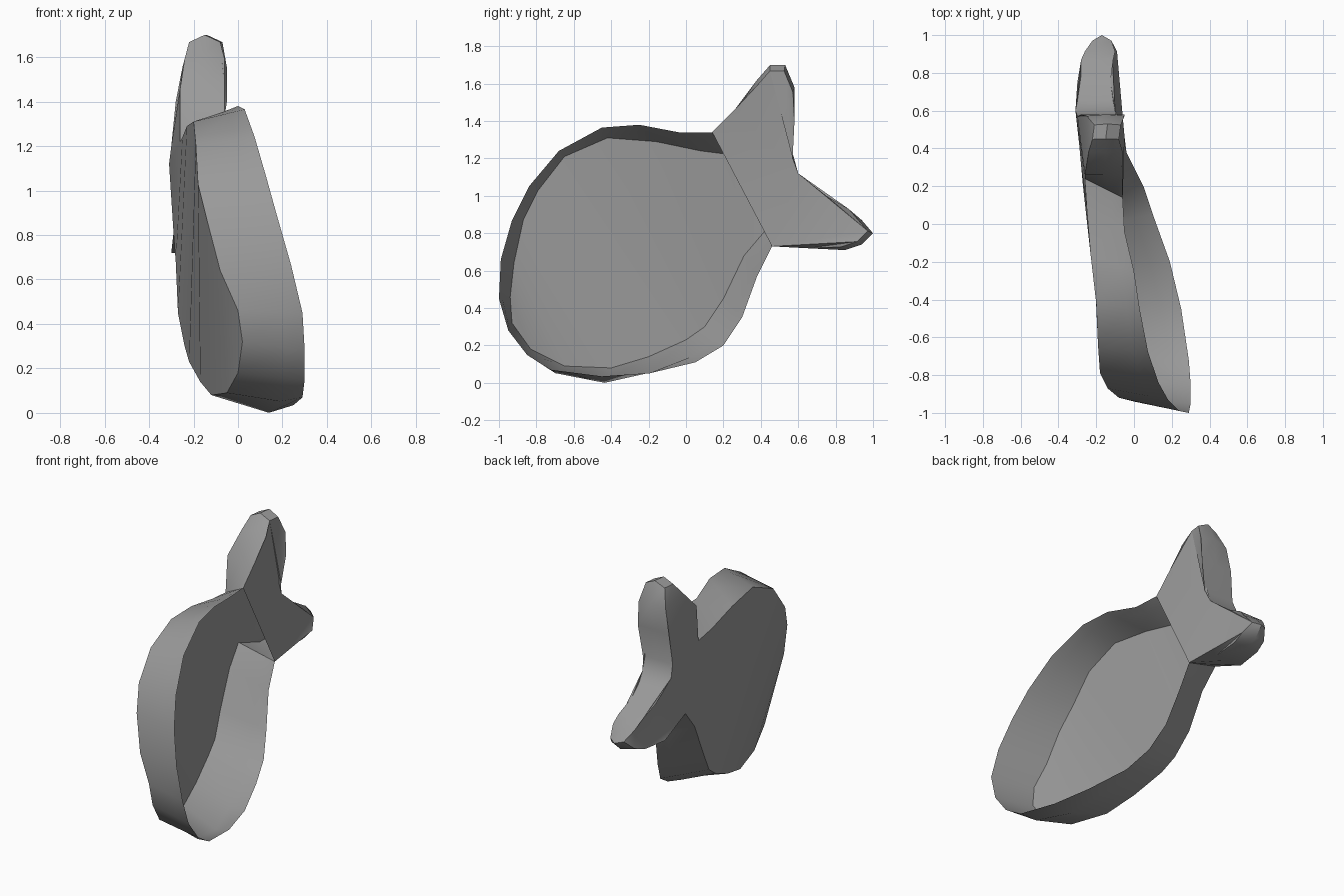
import bpy, bmesh, math

if "Cube" in bpy.data.objects:
    bpy.data.objects.remove(bpy.data.objects["Cube"])

# body rim and body floor, (y, z, x), from the upper tail joint round to the lower one
rim = [(.14, 1.34, -.06), (-.04, 1.34, -.05), (-.25, 1.38, 0), (-.45, 1.365, .03),
       (-.68, 1.24, .075), (-.84, 1.05, .13), (-.93, .87, .18), (-.99, .66, .24),
       (-1, .45, .29), (-.95, .28, .3), (-.85, .15, .3), (-.72, .07, .29),
       (-.45, .035, .25), (-.2, .05, .19), (.05, .11, .10), (.2, .2, .05),
       (.3, .35, 0), (.38, .57, -.04), (.46, .73, -.05)]
floor = [(.24, 1.22, -.26), (.08, 1.24, -.25), (-.16, 1.29, -.23), (-.42, 1.31, -.2),
         (-.65, 1.21, -.19), (-.79, 1.03, -.18), (-.87, .87, -.14), (-.92, .64, -.08),
         (-.94, .46, 0), (-.93, .32, .02), (-.83, .18, 0), (-.65, .09, -.05),
         (-.4, .08, -.12), (-.2, .14, -.17), (0, .23, -.22), (.1, .3, -.24),
         (.2, .45, -.27), (.31, .68, -.28), (.42, .81, -.29)]
# tail outline, (y, z, front x, back x), from the lower joint round to the upper one
tail = [(.65, .72, -.11, -.3), (.85, .71, -.1, -.28), (.94, .74, -.09, -.26),
        (1, .8, -.12, -.22), (.94, .87, -.1, -.26), (.87, .93, -.11, -.28),
        (.75, 1, -.125, -.3), (.65, 1.06, -.11, -.3), (.6, 1.12, -.1, -.31),
        (.57, 1.2, -.08, -.3), (.58, 1.4, -.05, -.28), (.58, 1.58, -.05, -.25),
        (.53, 1.7, -.07, -.21), (.45, 1.7, -.08, -.22), (.38, 1.62, -.06, -.24),
        (.26, 1.46, -.06, -.26)]
NOTCH = 9  # place of the fork in the tail loops

bm = bmesh.new()


def ring(points):
    return [bm.verts.new((x, y, z)) for y, z, x in points]


def strip(a, b):
    for i in range(len(a) - 1):
        quad = list(dict.fromkeys((a[i], a[i + 1], b[i + 1], b[i])))
        bm.faces.new(quad)


def pull(y, z):
    # draw the fin tips in toward the tail root, so their edges are rounded
    k = .95 if math.hypot(y - .42, z - 1.05) > .5 else 1
    return .42 + k * (y - .42), 1.05 + k * (z - 1.05)


# body wall, bulging slightly below the rim at the bottom
middle = []
for i, (r, f) in enumerate(zip(rim, floor)):
    y, z, x = [.7 * p + .3 * q for p, q in zip(r, f)]
    middle.append((y, z - .048 * math.exp(-((i - 12) / 1.2) ** 2), x))
rim_v, mid_v, floor_v = ring(rim), ring(middle), ring(floor)
strip(rim_v, mid_v)
strip(mid_v, floor_v)

# body floor, bent only along the length of the fish
strip(floor_v[:10], floor_v[:8:-1])

# tail side wall in two rows, joined to the body at both corners
front = ring([pull(y, z) + (f,) for y, z, f, b in tail])
centre = ring([(y, z, (f + b) / 2) for y, z, f, b in tail])
back = ring([pull(y, z) + (b,) for y, z, f, b in tail])
loops = [[a[-1]] + mid + [a[0]] for a, mid in
         ((rim_v, front), (mid_v, centre), (floor_v, back))]
strip(loops[0], loops[1])
strip(loops[1], loops[2])

# tail front and back plates: a root triangle and two lobes each
plates = []
for loop in (loops[0], loops[2]):
    plates.append(bm.faces.new((loop[0], loop[NOTCH], loop[-1])))
    plates.append(bm.faces.new(loop[:NOTCH + 1]))
    plates.append(bm.faces.new(loop[NOTCH:]))
bmesh.ops.triangulate(bm, faces=plates, ngon_method='EAR_CLIP')
bmesh.ops.recalc_face_normals(bm, faces=bm.faces)

mesh = bpy.data.meshes.new("fish_shaped_dish")
bm.to_mesh(mesh)
bm.free()
dish = bpy.data.objects.new("fish_shaped_dish", mesh)
bpy.context.collection.objects.link(dish)

# dark grey finish
grey = bpy.data.materials.new("dark_grey")
grey.diffuse_color = (.32, .32, .32, 1)
grey.use_nodes = True
grey.node_tree.nodes["Principled BSDF"].inputs["Base Color"].default_value = grey.diffuse_color
mesh.materials.append(grey)

bpy.context.view_layer.objects.active = dish
dish.select_set(True)
bpy.ops.object.shade_smooth_by_angle(angle=math.radians(40))
